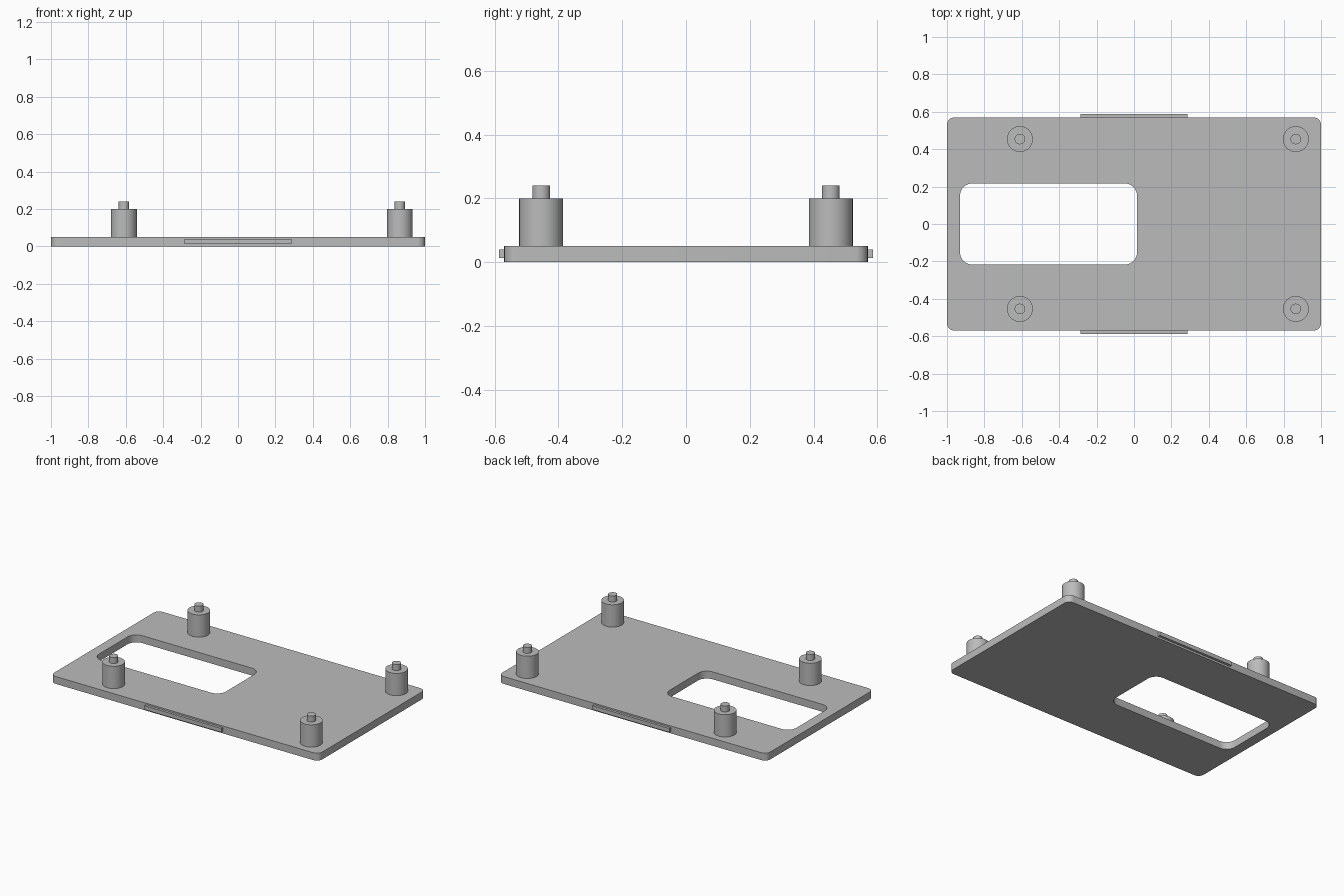
import bpy
from math import sin, cos, pi, radians

old = bpy.data.objects.get("Cube")
if old:
    bpy.data.objects.remove(old, do_unlink=True)

GREY = (0.5, 0.5, 0.5)
mat = bpy.data.materials.new("plain grey")
mat.use_nodes = True
mat.diffuse_color = (*GREY, 1)
mat.node_tree.nodes["Principled BSDF"].inputs["Base Color"].default_value = (*GREY, 1)

PLATE_TOP = 0.05
POST_TOP = 0.2
PIN_TOP = 0.24


def finish(obj, name):
    obj.name = name
    obj.data.materials.clear()
    obj.data.materials.append(mat)
    bpy.ops.object.select_all(action="DESELECT")
    obj.select_set(True)
    bpy.context.view_layer.objects.active = obj
    bpy.ops.object.shade_smooth_by_angle(angle=radians(30))


def rounded_rect(x0, x1, y0, y1, r, steps=8):
    """Outline of a rectangle with rounded corners, counter-clockwise."""
    centres = [(x1 - r, y1 - r), (x0 + r, y1 - r), (x0 + r, y0 + r), (x1 - r, y0 + r)]
    return [(cx + r * cos((q + i / steps) * pi / 2), cy + r * sin((q + i / steps) * pi / 2))
            for q, (cx, cy) in enumerate(centres) for i in range(steps + 1)]


def slab(name, outlines, z0, z1):
    """Flat slab from an outer outline and any holes inside it."""
    curve = bpy.data.curves.new(name, "CURVE")
    curve.dimensions = "2D"
    curve.fill_mode = "BOTH"
    curve.extrude = (z1 - z0) / 2
    for pts in outlines:
        spline = curve.splines.new("POLY")
        spline.points.add(len(pts) - 1)
        for p, (x, y) in zip(spline.points, pts):
            p.co = (x, y, 0, 1)
        spline.use_cyclic_u = True
    obj = bpy.data.objects.new(name, curve)
    obj.location.z = (z0 + z1) / 2
    bpy.context.collection.objects.link(obj)
    bpy.ops.object.select_all(action="DESELECT")
    obj.select_set(True)
    bpy.context.view_layer.objects.active = obj
    bpy.ops.object.convert(target="MESH")
    finish(bpy.context.object, name)


def cylinder(name, x, y, r, z0, z1):
    bpy.ops.mesh.primitive_cylinder_add(vertices=48, radius=r, depth=z1 - z0,
                                        location=(x, y, (z0 + z1) / 2))
    finish(bpy.context.object, name)


# Base plate with window
slab("base_plate", [rounded_rect(-1, 1, -0.57, 0.57, 0.04),
                    rounded_rect(-0.93, 0.016, -0.217, 0.217, 0.065)], 0, PLATE_TOP)

# Snap ridges on the long edges, and standoffs with locating pins
for side, s in (("front", -1), ("back", 1)):
    bpy.ops.mesh.primitive_cube_add(size=1, location=(0, s * 0.576, 0.0265))
    ridge = bpy.context.object
    ridge.scale = (0.574, 0.022, 0.027)
    finish(ridge, side + "_snap_ridge")
    for hand, x in (("right", -0.61), ("left", 0.865)):
        y = s * 0.454
        cylinder(f"{side}_{hand}_standoff", x, y, 0.069, PLATE_TOP, POST_TOP)
        cylinder(f"{side}_{hand}_pin", x, y, 0.028, POST_TOP, PIN_TOP)
